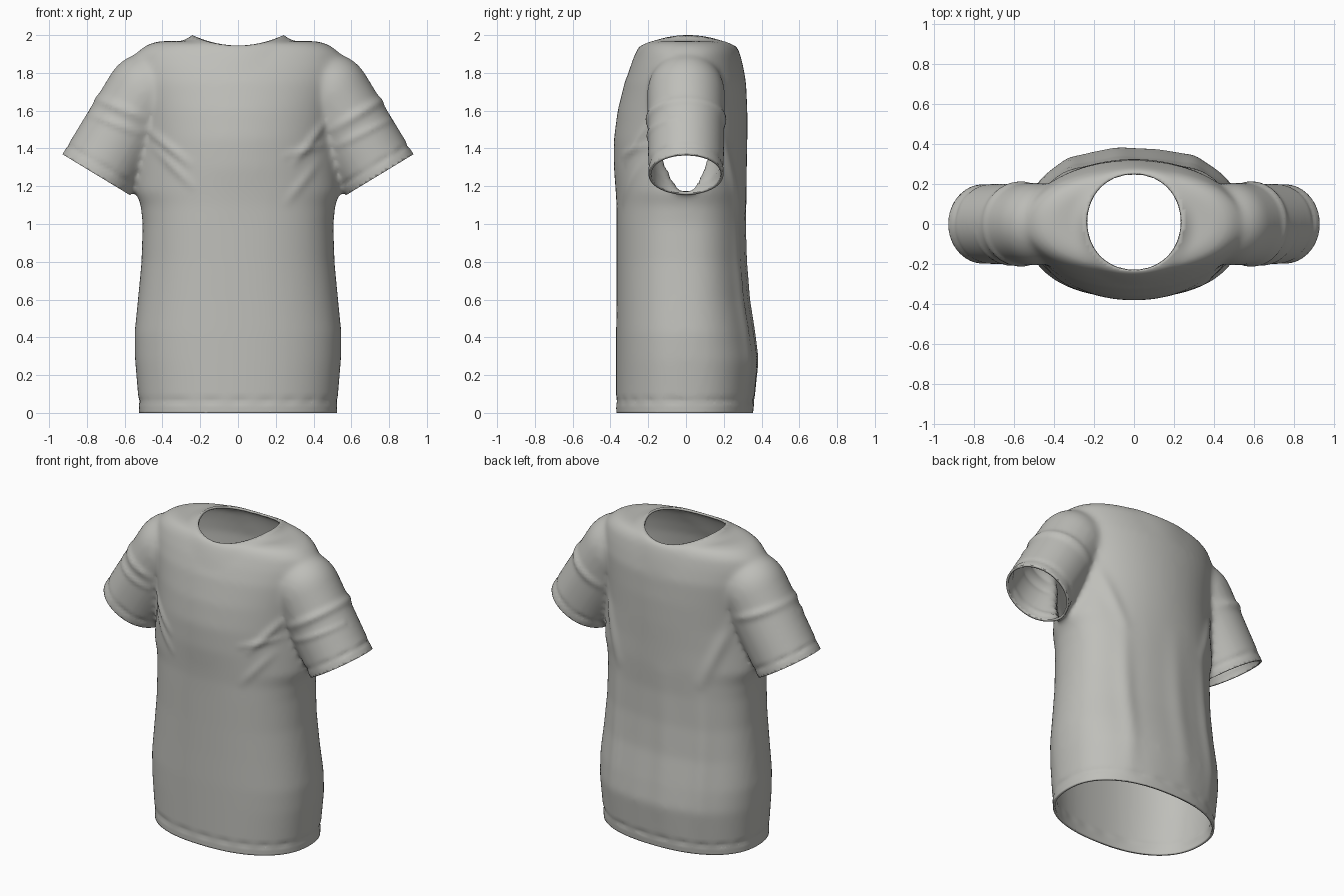
import bpy, bmesh, math
from mathutils import Vector

cube = bpy.data.objects.get("Cube")
if cube:
    bpy.data.objects.remove(cube)

CUFF = Vector((0.752, 0.0, 1.262))      # centre of the left cuff
AXIS = Vector((0.518, 0.0, -0.855))     # sleeve direction
NECK = Vector((0.0, 0.01, 0.0))
NECK_R = 0.242


def loft(bm, rings):
    """Skin closed rings and cap both ends."""
    rows = [[bm.verts.new(p) for p in ring] for ring in rings]
    n = len(rows[0])
    for a, b in zip(rows, rows[1:]):
        for i in range(n):
            j = (i + 1) % n
            bm.faces.new((a[i], a[j], b[j], b[i]))
    bm.faces.new(rows[0][::-1])
    bm.faces.new(rows[-1])


def torso_ring(z, half, front, back, power):
    pts = []
    for i in range(72):
        a = math.tau * i / 72
        c, s = math.cos(a), math.sin(a)
        x = half * math.copysign(abs(c) ** (2 / power), c)
        y = abs(s) ** (2 / power) * (back if s > 0 else -front)
        pts.append((x, y if s > 0 else -y, z) if s > 0 else (x, -abs(y), z))
    return pts


def sleeve_ring(side, t, r, ry):
    across = Vector((0.855, 0, 0.518))
    pts = []
    for i in range(48):
        a = math.tau * i / 48
        p = CUFF - AXIS * t + across * (r * math.cos(a)) + Vector((0, ry * math.sin(a), 0))
        pts.append((p.x * side, p.y, p.z))
    return pts


# Torso body: height, half width, front, back, roundness
bm = bmesh.new()
body = [(-0.08, .522, -.368, .345, 2.3), (0.04, .525, -.37, .36, 2.3),
        (0.28, .545, -.37, .38, 2.3), (0.42, .548, -.37, .36, 2.3),
        (0.6, .53, -.368, .33, 2.3), (0.8, .511, -.367, .315, 2.3),
        (1.0, .505, -.367, .312, 2.3), (1.1, .515, -.368, .317, 2.2),
        (1.17, .54, -.372, .32, 2.1), (1.3, .535, -.382, .322, 2.0),
        (1.45, .52, -.382, .325, 2.0), (1.6, .53, -.362, .325, 2.0),
        (1.75, .555, -.325, .318, 2.0), (1.84, .56, -.29, .297, 2.0),
        (1.91, .535, -.255, .275, 2.1), (1.95, .48, -.23, .25, 2.2),
        (1.968, .42, -.19, .21, 2.2)]
loft(bm, [torso_ring(*row) for row in body])

# Sleeves with a domed shoulder end
for side in (1, -1):
    rings = [sleeve_ring(side, t, 0.209, 0.2 + 0.012 * max(t, 0)) for t in (-0.05, 0, 0.25, 0.5)]
    for k in range(1, 9):
        a = k * math.pi / 18
        rings.append(sleeve_ring(side, 0.5 + 0.22 * math.sin(a), 0.209 * math.cos(a), 0.206 * math.cos(a)))
    loft(bm, rings)
bmesh.ops.recalc_face_normals(bm, faces=bm.faces)
mesh = bpy.data.meshes.new("shirt")
bm.to_mesh(mesh)
bm.free()
shirt = bpy.data.objects.new("shirt", mesh)
bpy.context.collection.objects.link(shirt)

# Fuse the parts into one soft skin
fuse = shirt.modifiers.new("fuse", "REMESH")
fuse.mode = "VOXEL"
fuse.voxel_size = 0.017
soft = shirt.modifiers.new("soften", "SMOOTH")
soft.factor = 0.5
soft.iterations = 12
fused = bpy.data.meshes.new_from_object(shirt.evaluated_get(bpy.context.evaluated_depsgraph_get()))
shirt.modifiers.clear()

bm = bmesh.new()
bm.from_mesh(fused)

# Open the hem and the cuffs
bmesh.ops.bisect_plane(bm, geom=bm.verts[:] + bm.edges[:] + bm.faces[:],
                       plane_co=(0, 0, 0), plane_no=(0, 0, -1), clear_outer=True)
for side in (1, -1):
    faces = [f for f in bm.faces if f.calc_center_median().x * side > 0.56
             and f.calc_center_median().z > 1.0]
    geom = set(faces)
    for f in faces:
        geom.update(f.verts, f.edges)
    bmesh.ops.bisect_plane(bm, geom=list(geom), plane_co=(CUFF.x * side, 0, CUFF.z),
                           plane_no=(AXIS.x * side, 0, AXIS.z), clear_outer=True)

# Open the neck and shape its raised rim


def neck_radius(p):
    return math.hypot(p.x - NECK.x, p.y - NECK.y)


hole = [f for f in bm.faces if f.calc_center_median().z > 1.7
        and neck_radius(f.calc_center_median()) < NECK_R]
bmesh.ops.delete(bm, geom=hole, context="FACES")
top = [v for v in bm.verts if v.co.z > 1.7]
for v in top:
    if v.is_boundary:
        k = NECK_R / neck_radius(v.co)
        v.co.x *= k
        v.co.y = NECK.y + (v.co.y - NECK.y) * k
near = [v for v in top if not v.is_boundary and neck_radius(v.co) < 0.31]
for _ in range(4):
    bmesh.ops.smooth_vert(bm, verts=near, factor=0.5, use_axis_x=True, use_axis_y=True, use_axis_z=True)
for v in top:
    r = neck_radius(v.co)
    if r < 0.32:
        blend = (1 - max(r - NECK_R, 0) / 0.08) ** 2
        rim = 1.945 + 0.055 * (v.co.x / r) ** 2
        v.co.z += (rim - v.co.z) * blend

# Folds as soft ridges: x, z start, x, z end, width, height, front (-1) or back (1)
folds = [(.47, 1.55, .3, 1.33, .022, .011, -1), (.45, 1.42, .25, 1.36, .02, .008, -1),
         (.42, 1.32, .26, 1.12, .025, .007, -1), (-.48, 1.5, -.26, 1.32, .022, .011, -1),
         (-.44, 1.4, -.24, 1.2, .022, .008, -1), (.5, 1.5, .8, 1.68, .025, .013, 0),
         (.52, 1.41, .82, 1.56, .018, .008, -1), (-.5, 1.56, -.76, 1.67, .025, .012, 0),
         (-.52, 1.48, -.78, 1.58, .018, .008, -1), (-.08, .15, -.06, 1.1, .07, .01, 1),
         (.3, .1, .3, 1.1, .05, .014, 1), (-.33, .1, -.3, 1.1, .05, .012, 1),
         (-.3, 1.1, -.45, 1.5, .035, .012, 1), (.3, 1.1, .45, 1.5, .035, .012, 1)]
bm.normal_update()
moves = []
for v in bm.verts:
    p = v.co
    d = 0.0
    for x0, z0, x1, z1, width, height, face in folds:
        if face and p.y * face < 0.04:
            continue
        ux, uz = x1 - x0, z1 - z0
        t = ((p.x - x0) * ux + (p.z - z0) * uz) / (ux * ux + uz * uz)
        t = min(max(t, 0), 1)
        gap = math.hypot(p.x - x0 - ux * t, p.z - z0 - uz * t)
        d += height * math.exp(-(gap / width) ** 2) * math.sin(math.pi * (0.1 + 0.8 * t))
    # Stitched grooves along the hem and cuffs
    wobble = 0.7 + 0.3 * math.sin(43 * p.x + 31 * p.y)
    d -= 0.007 * wobble * math.exp(-((p.z - 0.065) / 0.014) ** 2)
    if abs(p.x) > 0.56 and p.z > 1.1:
        along = (CUFF - Vector((abs(p.x), 0, p.z))).dot(AXIS)
        d -= 0.007 * wobble * math.exp(-((along - 0.055) / 0.014) ** 2)
    moves.append((v, v.normal * d))
for v, step in moves:
    v.co += step
bm.to_mesh(mesh)
bm.free()
bpy.data.meshes.remove(fused)

# Cloth thickness and colour
cloth = shirt.modifiers.new("cloth_thickness", "SOLIDIFY")
cloth.thickness = 0.014
cloth.offset = -1
grey = bpy.data.materials.new("warm_grey_cloth")
grey.use_nodes = True
colour = (0.52, 0.52, 0.49, 1)
grey.diffuse_color = colour
grey.node_tree.nodes["Principled BSDF"].inputs["Base Color"].default_value = colour
mesh.materials.clear()
mesh.materials.append(grey)
bpy.context.view_layer.objects.active = shirt
shirt.select_set(True)
bpy.ops.object.shade_smooth_by_angle(angle=math.radians(50))
